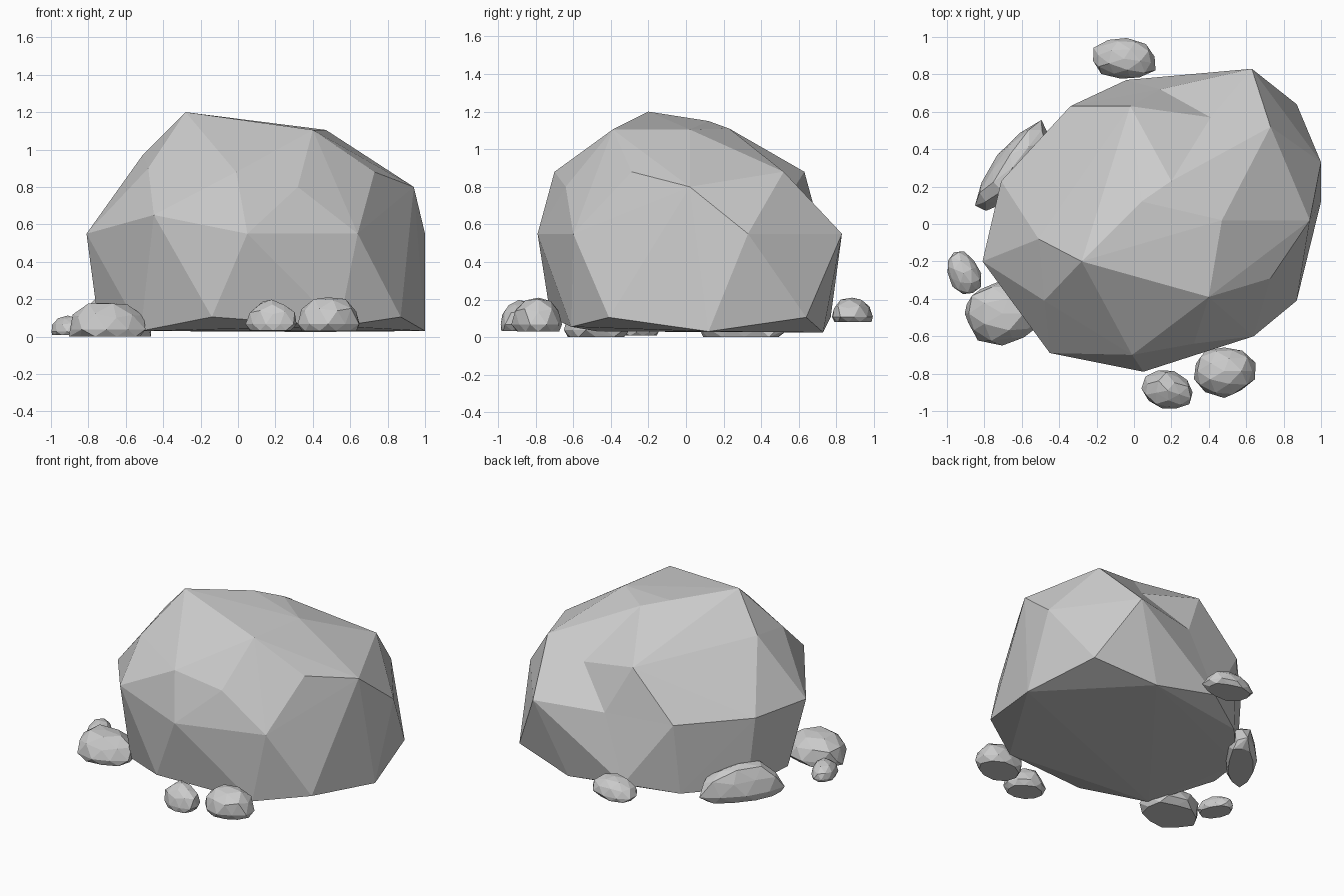
import bpy, bmesh, math, random
from mathutils import Vector, Matrix

if "Cube" in bpy.data.objects:
    bpy.data.objects.remove(bpy.data.objects["Cube"])


def finish(bm, name):
    bmesh.ops.recalc_face_normals(bm, faces=bm.faces)
    mesh = bpy.data.meshes.new(name)
    bm.to_mesh(mesh)
    bm.free()
    obj = bpy.data.objects.new(name, mesh)
    bpy.context.collection.objects.link(obj)
    return obj


def hull(points):
    bm = bmesh.new()
    for p in points:
        bm.verts.new(p)
    bmesh.ops.convex_hull(bm, input=bm.verts)
    loose = [v for v in bm.verts if not v.link_faces]
    bmesh.ops.delete(bm, geom=loose, context='VERTS')
    return bm


def dent(bm, corners, target):
    """Replace the facets spanned by the corners with a fan to a sunken point."""
    ring = {v for v in bm.verts if any((v.co - Vector(c)).length < .001 for c in corners)}
    faces = [f for f in bm.faces if set(f.verts) <= ring]
    rim = [e for e in bm.edges if sum(f in faces for f in e.link_faces) == 1]
    bmesh.ops.delete(bm, geom=faces, context='FACES')
    tip = bm.verts.new(target)
    for e in rim:
        bm.faces.new((e.verts[0], e.verts[1], tip))
    dead = [e for e in bm.edges if not e.link_faces]
    bmesh.ops.delete(bm, geom=dead, context='EDGES')


# Big boulder: faceted hull, crown down to the base ring
back, ridge, side, corner, low = ((-.02, .63, .88), (.20, .23, 1.11), (.73, .52, .88),
                                  (.63, .83, .55), (.14, .765, .55))
crown = [(-.28, -.20, 1.20), (.04, .12, 1.15), (.40, -.39, 1.105), (.47, .02, 1.105),
         (-.51, -.08, .97), (-.48, -.41, .90), (-.01, -.70, .88),
         (.73, -.29, .88), (.94, .02, .80), back, ridge, side]
middle = [(.32, -.64, .80), (-.45, -.69, .65), (-.34, .63, .55), (-.71, .23, .55),
          (.05, -.79, .55), (.64, -.60, .55), (-.81, -.20, .55), (1.0, .33, .55),
          corner, low]
base = [(-.14, -.72, .105), (.87, -.41, .105), (.87, .64, .105), (1.0, .12, .03),
        (.54, -.61, .055), (-.52, -.47, .03), (-.75, -.08, .10), (-.66, .25, .05),
        (-.36, .58, .05), (-.04, .77, .105), (.42, .73, .025)]
boulder = hull(crown + middle + base)
dent(boulder, (back, ridge, side, corner, low), (.41, .57, .785))
for v in boulder.verts:
    if (v.co - Vector(low)).length < .001:
        v.co.y = .72
finish(boulder, "boulder")


# Small flat-bottomed stones scattered around the boulder
def stone(name, centre, size, angle, seed):
    rng = random.Random(seed)
    bm = bmesh.new()
    bmesh.ops.create_icosphere(bm, subdivisions=2, radius=1)
    pts = [v.co * rng.uniform(.9, 1.06) for v in bm.verts]
    bm.free()
    for p in pts:
        p.z = max(p.z, -.25)
    lo = [min(p[i] for p in pts) for i in range(3)]
    hi = [max(p[i] for p in pts) for i in range(3)]
    rot = Matrix.Rotation(math.radians(angle), 3, 'Z')
    fitted = [rot @ Vector([((p[i] - lo[i]) / (hi[i] - lo[i]) - .5) * size[i] for i in range(3)])
              + Vector(centre) for p in pts]
    finish(hull(fitted), name)


stones = [("front_stone_small", (.18, -.885, .115), (.27, .21, .165), -18),
          ("front_stone_large", (.485, -.795, .12), (.33, .27, .18), 0),
          ("left_stone_large", (-.70, -.475, .09), (.41, .35, .18), 0),
          ("left_stone_small", (-.912, -.26, .06), (.17, .24, .105), 25),
          ("back_stone", (-.05, .885, .145), (.345, .22, .13), -8),
          ("back_left_stone", (-.65, .31, .12), (.58, .20, .24), 52)]
for i, (name, c, s, a) in enumerate(stones):
    stone(name, c, s, a, i + 3)
